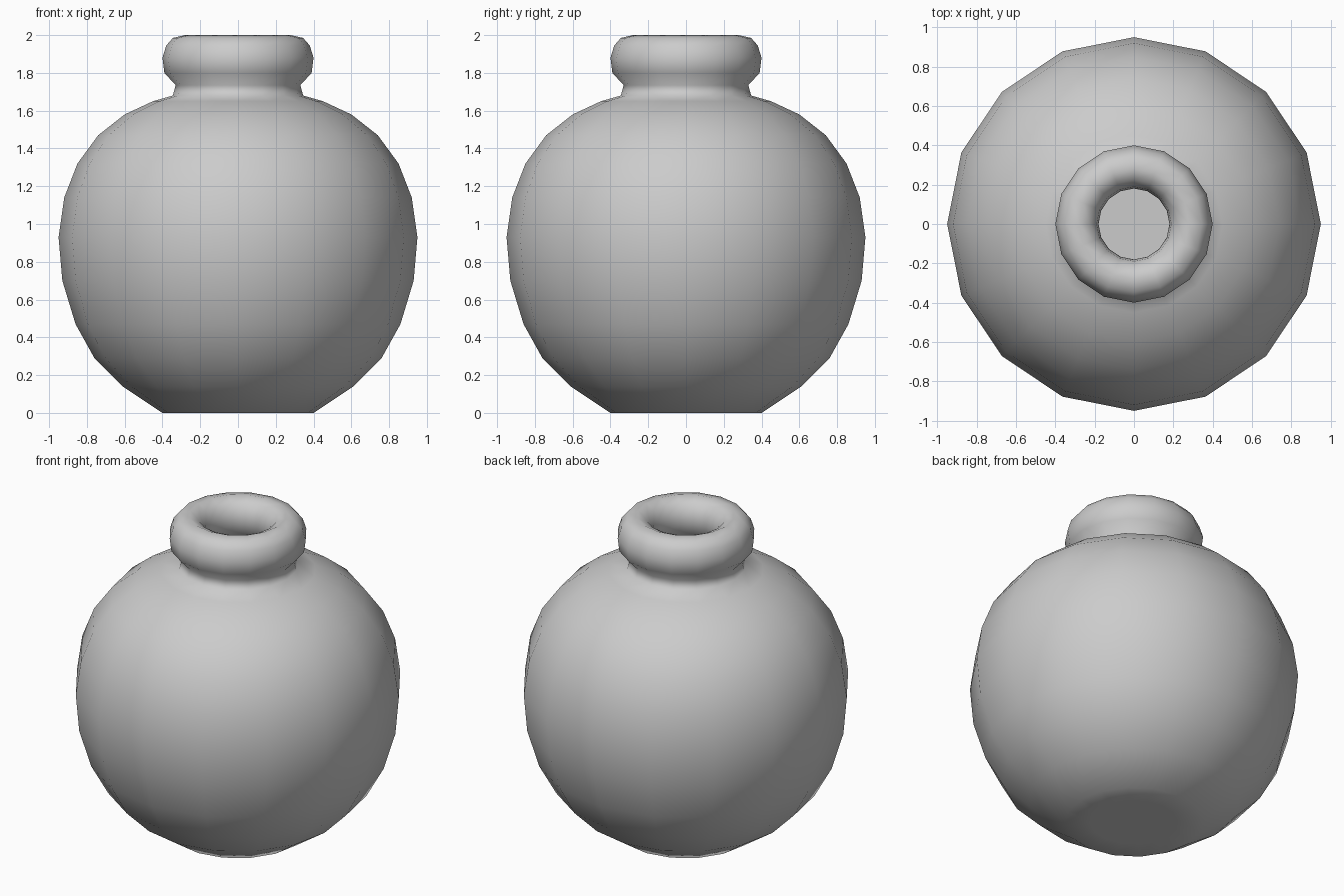
import bpy
import bmesh
from math import cos, sin, pi

SIDES = 16

cube = bpy.data.objects.get("Cube")
if cube:
    bpy.data.objects.remove(cube, do_unlink=True)

grey = bpy.data.materials.new("plain_grey")
grey.use_nodes = True
colour = (0.6, 0.6, 0.6, 1)
grey.diffuse_color = colour
grey.node_tree.nodes["Principled BSDF"].inputs["Base Color"].default_value = colour


def lathe(name, profile):
    """Spin (radius, height) points round z; radius 0 closes an end."""
    bm = bmesh.new()
    rings = []
    for r, z in profile:
        if r == 0:
            rings.append([bm.verts.new((0, 0, z))] * SIDES)
        else:
            rings.append([bm.verts.new((r * cos(2 * pi * i / SIDES),
                                        r * sin(2 * pi * i / SIDES), z))
                          for i in range(SIDES)])
    for low, high in zip(rings, rings[1:]):
        for i in range(SIDES):
            j = (i + 1) % SIDES
            corners = dict.fromkeys((low[i], low[j], high[j], high[i]))
            bm.faces.new(list(corners)).smooth = True
    mesh = bpy.data.meshes.new(name)
    bm.to_mesh(mesh)
    bm.free()
    mesh.materials.append(grey)
    obj = bpy.data.objects.new(name, mesh)
    bpy.context.collection.objects.link(obj)
    return obj


# Round belly from the flat foot up to the shoulder
belly = [(0.40, 0), (0.61, 0.14), (0.76, 0.29), (0.86, 0.47), (0.93, 0.70),
         (0.95, 0.93), (0.92, 1.14), (0.85, 1.32), (0.74, 1.47),
         (0.60, 1.58), (0.45, 1.65), (0.345, 1.68)]
# Pinched neck and rolled lip, ending inside the throat
lip = [(0.33, 1.735), (0.39, 1.80), (0.40, 1.88), (0.38, 1.945),
       (0.345, 1.985), (0.28, 2.0), (0.225, 1.975), (0.19, 1.92),
       (0.18, 1.86), (0.20, 1.79), (0.25, 1.73)]
# Hollow inside follows the belly at a small wall thickness
centre = 0.93
hollow = [(r * 0.97, centre + (z - centre) * 0.97) for r, z in reversed(belly)]
floor = hollow[-1][1]

lathe("round_bottle", [(0, 0), (0.25, 0)] + belly + lip + hollow
      + [(0.25, floor), (0, floor)])
